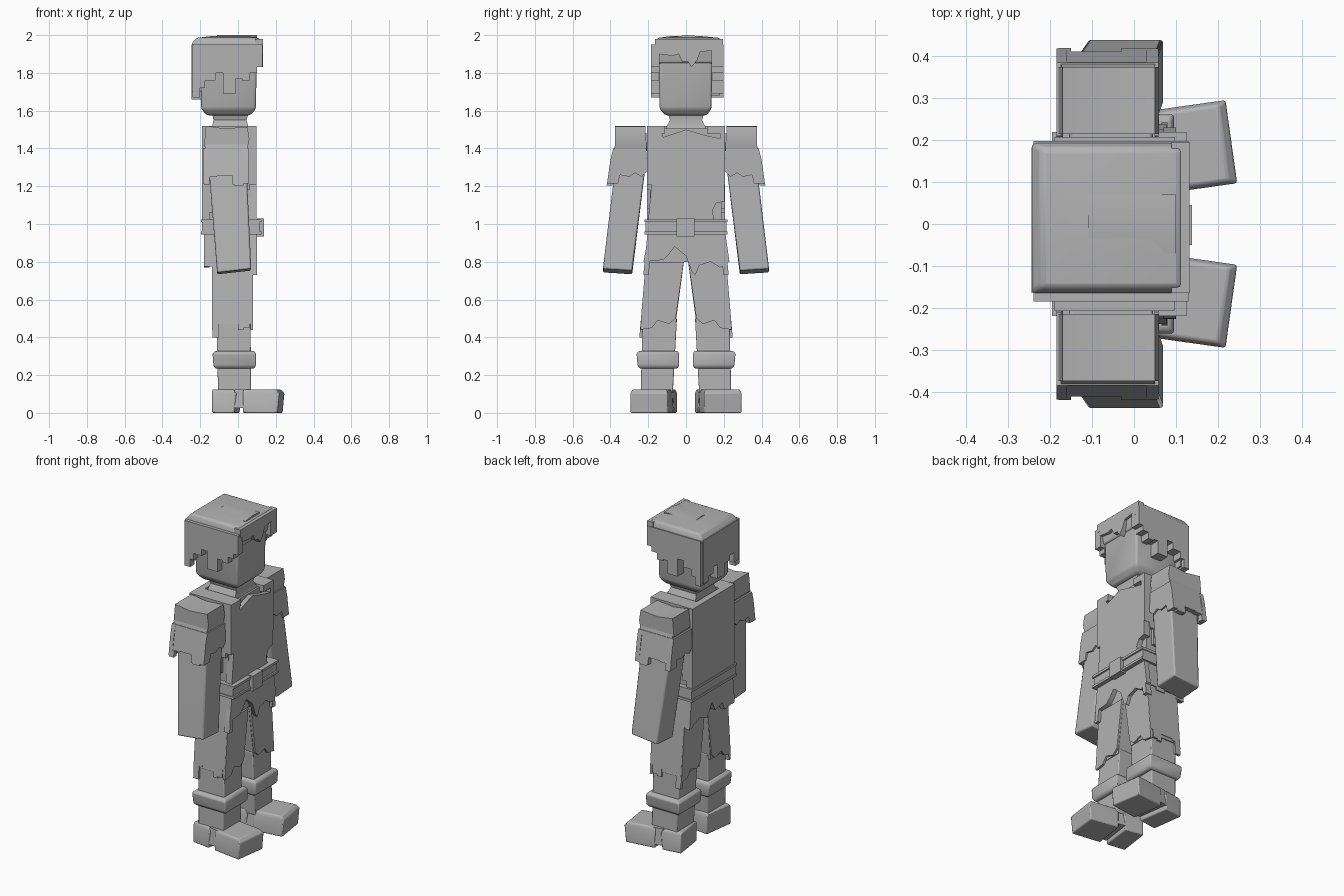
import bpy, bmesh, math
from mathutils import Matrix, Vector

grey = bpy.data.materials.new("plain grey")
grey.diffuse_color = (0.45, 0.45, 0.45, 1)


def finish(name, bm, bevel=0.0, mirror=False):
    bmesh.ops.recalc_face_normals(bm, faces=bm.faces[:])
    me = bpy.data.meshes.new(name)
    bm.to_mesh(me)
    bm.free()
    me.materials.append(grey)
    ob = bpy.data.objects.new(name, me)
    bpy.context.collection.objects.link(ob)
    if bevel:
        m = ob.modifiers.new("soft edges", 'BEVEL')
        m.width, m.segments, m.limit_method = bevel, 2, 'ANGLE'
    if mirror:
        m = ob.modifiers.new("mirror", 'MIRROR')
        m.use_axis = (False, True, False)
    bpy.ops.object.select_all(action='DESELECT')
    ob.select_set(True)
    bpy.context.view_layer.objects.active = ob
    bpy.ops.object.shade_smooth_by_angle(angle=math.radians(40))
    return ob


def loft(name, sections, bevel=0.0, mirror=False):
    """Block through rectangles (z, x0, x1, y0, y1)."""
    bm = bmesh.new()
    rings = []
    for z, x0, x1, y0, y1 in sections:
        rings.append([bm.verts.new((x, y, z)) for x, y in
                      ((x0, y0), (x1, y0), (x1, y1), (x0, y1))])
    for a, b in zip(rings, rings[1:]):
        for i in range(4):
            j = (i + 1) % 4
            bm.faces.new((a[i], a[j], b[j], b[i]))
    bm.faces.new(rings[0])
    bm.faces.new(rings[-1])
    return finish(name, bm, bevel, mirror)


def plate(name, axis, pts, lo, hi, mirror=False, lean=0.0):
    """Outline of (across, z) points extruded along x or y; lean moves it out lower down."""
    bm = bmesh.new()
    top = max(z for _, z in pts)

    def ring(d):
        out = []
        for a, z in pts:
            e = d + lean * (top - z)
            out.append(bm.verts.new((e, a, z) if axis == 'x' else (a, e, z)))
        return out
    r0, r1 = ring(lo), ring(hi)
    n = len(pts)
    for i in range(n):
        j = (i + 1) % n
        bm.faces.new((r0[i], r0[j], r1[j], r1[i]))
    bm.faces.new(r0)
    bm.faces.new(r1)
    return finish(name, bm, 0, mirror)


def ragged(a, b, top, cuts):
    """Outline with a flat top and a stepped lower edge of (end, height) steps."""
    pts = [(b, top), (a, top)]
    x = a
    for end, z in cuts:
        pts += [(x, z), (end, z)]
        x = end
    return pts


# Head and neck
loft("head", [(1.575, -0.165, 0.065, -0.11, 0.11), (1.61, -0.195, 0.095, -0.14, 0.135),
              (1.95, -0.20, 0.10, -0.145, 0.14)], 0.012)
loft("neck", [(1.50, -0.14, 0.06, -0.11, 0.11), (1.55, -0.13, 0.045, -0.085, 0.085),
              (1.60, -0.14, 0.06, -0.10, 0.10)])

# Hair: crown, fringe, side locks and nape
loft("hair_crown", [(1.85, -0.235, 0.105, -0.165, 0.17), (1.955, -0.245, 0.125, -0.165, 0.195),
                    (1.985, -0.22, 0.11, -0.15, 0.18), (1.995, -0.14, 0.04, -0.08, 0.08)], 0.01)
plate("hair_fringe", 'x', [(0.195, 1.98), (-0.165, 1.98), (-0.165, 1.93), (-0.145, 1.93),
      (-0.145, 1.90), (-0.07, 1.89), (-0.04, 1.90), (-0.02, 1.86), (0.01, 1.86), (0.03, 1.83),
      (0.06, 1.87), (0.075, 1.91), (0.14, 1.92), (0.195, 1.88)], 0.09, 0.132)
plate("hair_top_tuft", 'x', [(-0.07, 1.96), (0.07, 1.96), (0.07, 1.995), (0.0, 2.0), (-0.07, 1.99)],
      -0.11, 0.10)
side = ragged(-0.24, 0.13, 1.95, [(-0.20, 1.67), (-0.175, 1.72), (-0.12, 1.66 + 0.10),
              (-0.08, 1.80), (-0.01, 1.69), (0.02, 1.77), (0.06, 1.76), (0.10, 1.80), (0.13, 1.83)])
plate("hair_right_side", 'y', side, -0.185, -0.14)
plate("hair_left_side", 'y', side, 0.135, 0.198)
nape = ragged(-0.165, 0.18, 1.95, [(-0.12, 1.70), (-0.08, 1.76), (-0.03, 1.73), (0.04, 1.66),
              (0.08, 1.75), (0.13, 1.71), (0.18, 1.68)])
plate("hair_nape", 'x', nape, -0.245, -0.19)

# Torso: undershirt, tunic front and back, shoulder yokes
loft("undershirt", [(0.85, -0.16, 0.065, -0.185, 0.185), (1.505, -0.165, 0.07, -0.195, 0.195)])
plate("tunic_front", 'x', [(0.205, 1.52), (0.19, 1.45), (0.10, 1.47), (0.0, 1.50), (-0.12, 1.46),
      (-0.14, 1.51), (-0.205, 1.52), (-0.205, 1.25), (-0.18, 1.24), (-0.20, 1.02),
      (0.15, 1.02), (0.14, 1.07), (0.16, 1.11), (0.205, 1.12)], 0.055, 0.098)
plate("tunic_back", 'x', ragged(-0.207, 0.207, 1.52, [(0.207, 1.0)]), -0.19, -0.15)
plate("tunic_side", 'y', ragged(-0.19, 0.098, 1.52, [(-0.12, 1.06), (-0.05, 1.10),
      (0.03, 1.08), (0.06, 1.18), (0.098, 1.21)]), 0.18, 0.207, True)
plate("tunic_yoke", 'y', [(-0.19, 1.48), (0.098, 1.48), (0.098, 1.52), (-0.19, 1.52)],
      0.11, 0.207, True)

# Belt with raised rims and buckle
loft("belt", [(0.95, -0.19, 0.115, -0.215, 0.215), (1.02, -0.19, 0.115, -0.215, 0.215)])
for z in (0.945, 1.01):
    loft("belt_rim", [(z, -0.195, 0.125, -0.22, 0.22), (z + 0.015, -0.195, 0.125, -0.22, 0.22)])
loft("buckle", [(0.935, 0.10, 0.138, -0.05, 0.045), (1.03, 0.10, 0.138, -0.05, 0.045)])

# Ragged tunic skirt
loft("hips", [(0.80, -0.15, 0.07, -0.17, 0.17), (0.96, -0.16, 0.075, -0.19, 0.19)])
plate("skirt_front", 'x', [(0.207, 0.96), (-0.195, 0.96), (-0.225, 0.80), (-0.12, 0.81),
      (-0.09, 0.84), (-0.06, 0.88), (0.0, 0.83), (0.03, 0.75), (0.05, 0.73), (0.07, 0.78),
      (0.13, 0.80), (0.18, 0.77), (0.23, 0.80)], 0.07, 0.10)
plate("skirt_back", 'x', [(0.2, 0.96), (-0.2, 0.96), (-0.22, 0.78), (-0.12, 0.77), (-0.10, 0.82),
      (-0.03, 0.80), (0.0, 0.86), (0.05, 0.78), (0.12, 0.81), (0.22, 0.77)], -0.18, -0.15)
plate("skirt_side", 'y', ragged(-0.18, 0.10, 0.96, [(-0.13, 0.775), (-0.04, 0.80), (0.02, 0.78),
      (0.06, 0.80), (0.10, 0.73)]), 0.175, 0.203, True, 0.1)

# Arms hang outward and swing slightly forward
arm = loft("arm", [(0.745, -0.11, 0.07, 0.285, 0.44), (1.30, -0.155, 0.045, 0.215, 0.375),
                   (1.48, -0.155, 0.045, 0.20, 0.35)], 0.008, True)
for v in arm.data.vertices[:4]:
    v.co.z += 0.012 if v.co.x > 0 else -0.008
    v.co.z += 0.006 if v.co.y > 0.4 else -0.004

# Sleeves with shoulder cap and torn cuff
loft("sleeve", [(1.28, -0.175, 0.045, 0.215, 0.395), (1.39, -0.175, 0.05, 0.21, 0.385),
                (1.45, -0.17, 0.05, 0.207, 0.365)], 0, True)
plate("shoulder_cap", 'y', [(-0.18, 1.41), (0.05, 1.40), (0.06, 1.45), (0.05, 1.515),
      (-0.07, 1.505), (-0.17, 1.52)], 0.215, 0.375, True)
cuff = ragged(-0.18, 0.05, 1.40, [(-0.15, 1.21), (-0.11, 1.25), (-0.03, 1.255), (-0.02, 1.21),
              (0.03, 1.205), (0.05, 1.28)])
plate("cuff_outside", 'y', cuff, 0.355, 0.385, True, 0.18)
end = [(0.21, 1.40), (0.205, 1.28), (0.235, 1.25), (0.27, 1.27), (0.30, 1.25), (0.35, 1.26),
       (0.36, 1.215), (0.418, 1.215), (0.40, 1.34), (0.385, 1.40)]
plate("cuff_front", 'x', end, 0.03, 0.058, True)
plate("cuff_back", 'x', end, -0.185, -0.16, True)

# Legs: trousers with torn hems, then shins
loft("trouser_leg", [(0.47, -0.13, 0.07, 0.055, 0.237), (0.84, -0.14, 0.065, 0.006, 0.20)], 0, True)
plate("hem_outside", 'y', ragged(-0.135, 0.078, 0.80, [(-0.10, 0.40), (-0.08, 0.48),
      (0.0, 0.49), (0.03, 0.44), (0.06, 0.45), (0.078, 0.50)]), 0.195, 0.213, True, 0.085)
for name, x in (("hem_front", 0.066), ("hem_back", -0.138)):
    plate(name, 'x', [(0.012, 0.80), (0.055, 0.50), (0.09, 0.47), (0.15, 0.49), (0.18, 0.45),
          (0.242, 0.44), (0.213, 0.80)], x, x + 0.014, True)
loft("shin", [(0.10, -0.105, 0.07, 0.07, 0.24), (0.50, -0.115, 0.066, 0.048, 0.23)], 0.006, True)

# Ankle cuffs
loft("ankle_cuff", [(0.235, -0.12, 0.085, 0.045, 0.245), (0.25, -0.13, 0.095, 0.037, 0.256),
                    (0.315, -0.135, 0.095, 0.037, 0.262), (0.328, -0.12, 0.085, 0.045, 0.25)],
     0.006, True)

# Shoes turned outward, with a notch under the arch
for name, lo, hi in (("shoe_toe", 0.045, 0.24), ("shoe_heel", -0.12, 0.01)):
    loft_obj = loft(name, [(0.0, lo, hi - 0.01, -0.10, 0.10), (0.105, lo, hi, -0.10, 0.10),
                           (0.125, lo, hi - 0.02, -0.09, 0.09)], 0.006, True)
    loft_obj.data.transform(Matrix.Translation(Vector((-0.005, 0.163, 0)))
                            @ Matrix.Rotation(math.radians(8), 4, 'Z'))
arch = loft("shoe_arch", [(0.025, 0.0, 0.06, -0.10, 0.10), (0.125, 0.0, 0.06, -0.09, 0.09)], 0, True)
arch.data.transform(Matrix.Translation(Vector((-0.005, 0.163, 0)))
                    @ Matrix.Rotation(math.radians(8), 4, 'Z'))
